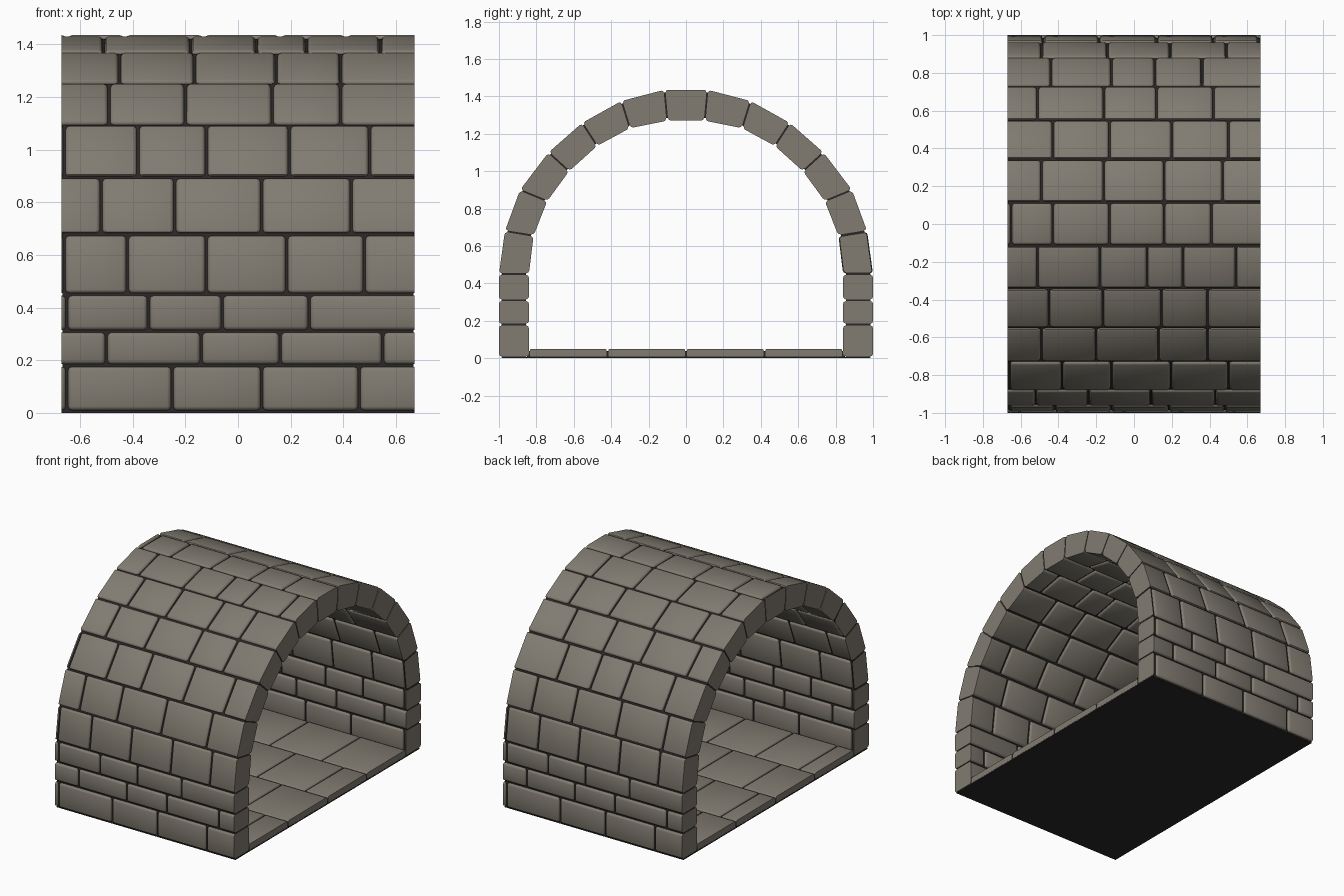
import bpy, bmesh
from mathutils import Vector

cube = bpy.data.objects.get("Cube")
if cube:
    bpy.data.objects.remove(cube, do_unlink=True)

HALF = 0.67   # half length of the tunnel
GAP = 0.005   # half width of a joint


def material(name, rgb):
    mat = bpy.data.materials.new(name)
    mat.use_nodes = True
    mat.diffuse_color = (*rgb, 1)
    bsdf = mat.node_tree.nodes["Principled BSDF"]
    bsdf.inputs["Base Color"].default_value = (*rgb, 1)
    bsdf.inputs["Roughness"].default_value = 0.9
    return mat


stone = material("warm grey stone", (0.22, 0.2, 0.165))
mortar = material("dark mortar", (0.025, 0.02, 0.02))


def finish(bm, name, mat, smooth=True):
    bmesh.ops.recalc_face_normals(bm, faces=bm.faces)
    mesh = bpy.data.meshes.new(name)
    bm.to_mesh(mesh)
    bm.free()
    obj = bpy.data.objects.new(name, mesh)
    bpy.context.collection.objects.link(obj)
    mesh.materials.append(mat)
    if smooth:
        bpy.ops.object.select_all(action='DESELECT')
        obj.select_set(True)
        bpy.context.view_layer.objects.active = obj
        bpy.ops.object.shade_smooth_by_angle(angle=0.9)
    return obj


def prism(bm, section, x0, x1):
    """Extrude a (y, z) outline from x0 to x1."""
    a = [bm.verts.new((x0, y, z)) for y, z in section]
    b = [bm.verts.new((x1, y, z)) for y, z in section]
    n = len(section)
    for i in range(n):
        j = (i + 1) % n
        bm.faces.new((a[i], a[j], b[j], b[i]))
    bm.faces.new(a)
    bm.faces.new(b[::-1])


def course(name, section, joints, bevel):
    """A row of rounded blocks, sawn flush at both tunnel ends."""
    bm = bmesh.new()
    cuts = [-1.0] + sorted(joints) + [1.0]
    for x0, x1 in zip(cuts, cuts[1:]):
        prism(bm, section, x0 + GAP, x1 - GAP)
    bmesh.ops.recalc_face_normals(bm, faces=bm.faces)
    bmesh.ops.bevel(bm, geom=list(bm.edges), offset=bevel, segments=2,
                    profile=0.5, affect='EDGES')
    for side in (-1, 1):
        bmesh.ops.bisect_plane(bm, geom=bm.verts[:] + bm.edges[:] + bm.faces[:],
                               plane_co=(side * HALF, 0, 0),
                               plane_no=(side, 0, 0), clear_outer=True)
    bmesh.ops.holes_fill(bm, edges=[e for e in bm.edges if e.is_boundary], sides=0)
    return finish(bm, name, stone)


def shrink(o0, o1, i1, i0):
    """Leave half a joint along both beds of a block section."""
    o0, o1, i1, i0 = map(Vector, (o0, o1, i1, i0))
    up_o = (o1 - o0).normalized() * GAP
    up_i = (i1 - i0).normalized() * GAP
    return [tuple(p) for p in (o0 + up_o, o1 - up_o, i1 - up_i, i0 + up_i)]


# Bed lines from the ground up to the crown: outer and inner (y, z)
outer = [(1, .005), (1, .18), (1, .31), (1, .45), (.968, .68), (.887, .9),
         (.735, 1.1), (.555, 1.258), (.345, 1.375), (.115, 1.435)]
inner = [(.84, .005), (.84, .18), (.84, .31), (.84, .45), (.815, .655), (.742, .84),
         (.625, 1.0), (.475, 1.135), (.3, 1.23), (.1, 1.27)]

# Upright joints of each course, front side then back side
front = [(-.65, -.25, .09, .46), (-.5, -.14, .16, .55), (-.65, -.34, -.06, .27),
         (-.66, -.42, -.12, .185, .48), (-.52, -.24, .09, .43),
         (-.66, -.38, -.12, .195, .5), (-.49, -.2, .13, .39),
         (-.45, -.165, .145, .39), (-.51, -.18, .07, .26, .54)]
back = [[-x for x in row] for row in front[:4]]
back += [(-.49, -.14, .19, .49), (-.44, -.12, .11, .36), (-.51, -.16, .12, .42),
         (-.43, -.13, .2, .5), (-.49, -.16, .16, .47)]

for label, sign, rows in (("front", -1, front), ("back", 1, back)):
    for i, joints in enumerate(rows):
        sec = shrink(outer[i], outer[i + 1], inner[i + 1], inner[i])
        kind = "wall" if i < 3 else "arch"
        course(f"{label}_{kind}_course_{i + 1}",
               [(sign * y, z) for y, z in sec], joints, .014)

# Crown course closes the arch
mir = lambda p: (-p[0], p[1])
course("crown_course", shrink(mir(outer[-1]), outer[-1], inner[-1], mir(inner[-1])),
       (-.65, -.43, -.13, .16, .41), .014)

# Floor slabs in four staggered rows
for i in range(4):
    y0 = -.84 + .42 * i
    y1 = y0 + .42
    joints = (-.42, -.06, .33) if i % 2 else (-.55, -.22, .14, .5)
    course(f"floor_slabs_{i + 1}",
           [(y0 + GAP, .008), (y1 - GAP, .008), (y1 - GAP, .05), (y0 + GAP, .05)],
           joints, .008)

# Mortar core fills the joints behind the block faces
out_mid = [Vector(o).lerp(Vector(n), .09) for o, n in zip(outer, inner)]
in_mid = [Vector(o).lerp(Vector(n), .91) for o, n in zip(outer, inner)]
ring = ([(-p.x, p.y) for p in out_mid] + [(p.x, p.y) for p in reversed(out_mid)]
        + [(p.x, p.y) for p in in_mid] + [(-p.x, p.y) for p in reversed(in_mid)])
bm = bmesh.new()
prism(bm, ring, -HALF + .003, HALF - .003)
finish(bm, "mortar_core", mortar, smooth=False)

# Dark bed under the floor and walls
bm = bmesh.new()
prism(bm, [(-.985, 0), (.985, 0), (.985, .007), (-.985, .007)], -HALF, HALF)
prism(bm, [(-.85, .007), (.85, .007), (.85, .038), (-.85, .038)], -HALF + .003, HALF - .003)
finish(bm, "floor_bed", mortar, smooth=False)
